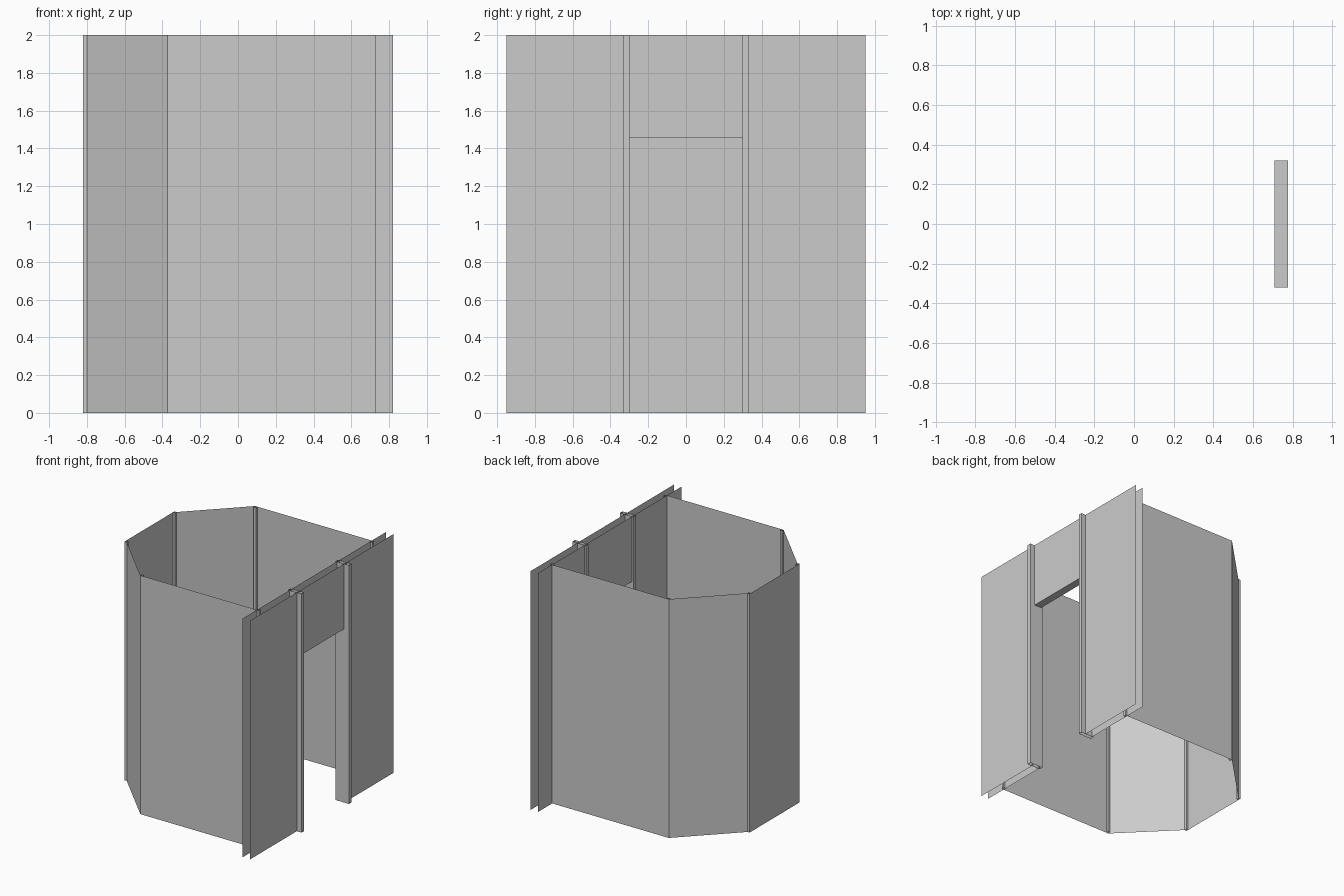
import bpy

if "Cube" in bpy.data.objects:
    bpy.data.objects.remove(bpy.data.objects["Cube"])

H = 2.0        # full height
DOOR = 1.455   # underside of the lintel


def make(name, verts, faces):
    me = bpy.data.meshes.new(name)
    me.from_pydata(verts, [], faces)
    ob = bpy.data.objects.new(name, me)
    bpy.context.collection.objects.link(ob)
    return ob


def sheet(name, pts, z0=0.0, z1=H, closed=False):
    """Raise a plan outline into upright sheets, open at top and bottom."""
    n = len(pts)
    verts = [(x, y, z) for z in (z0, z1) for x, y in pts]
    faces = [(i, (i + 1) % n, n + (i + 1) % n, n + i)
             for i in range(n if closed else n - 1)]
    return make(name, verts, faces)


def tube(name, x0, x1, y0, y1):
    """Open-ended rectangular post."""
    return sheet(name, [(x0, y0), (x1, y0), (x1, y1), (x0, y1)], closed=True)


# Back wall
sheet("back_wall", [(-0.82, 0.31), (-0.82, -0.31)])

for s, side in ((-1, "front"), (1, "rear")):
    # Long wall and slanted wall
    sheet(side + "_long_wall", [(-0.37, s * 0.76), (0.71, s * 0.76)][::-s])
    sheet(side + "_slanted_wall", [(-0.80, s * 0.33), (-0.373, s * 0.76)][::-s])
    # Slim corner posts
    for name, x, y in (("back_corner", -0.82, 0.31),
                       ("middle_corner", -0.373, 0.74),
                       ("door_corner", 0.707, 0.74)):
        ys = sorted((s * y, s * (y + 0.02)))
        tube(f"{side}_{name}_post", x, x + 0.02, *ys)
    # Door jamb
    tube(side + "_door_jamb", 0.695, 0.82, *sorted((s * 0.298, s * 0.33)))

# Double-skinned door wall: inner and outer side panels plus lintel
for x, skin in ((0.708, "inner"), (0.776, "outer")):
    for s, side in ((-1, "front"), (1, "rear")):
        ys = sorted((s * 0.32, s * 0.95))
        sheet(f"{side}_{skin}_door_panel", [(x, y) for y in ys])
    sheet(skin + "_lintel", [(x, -0.32), (x, 0.32)], DOOR)

# Underside of the lintel
make("lintel_soffit", [(x, y, DOOR) for x, y in
                       ((0.708, -0.32), (0.708, 0.32), (0.776, 0.32), (0.776, -0.32))],
     [(0, 1, 2, 3)])
